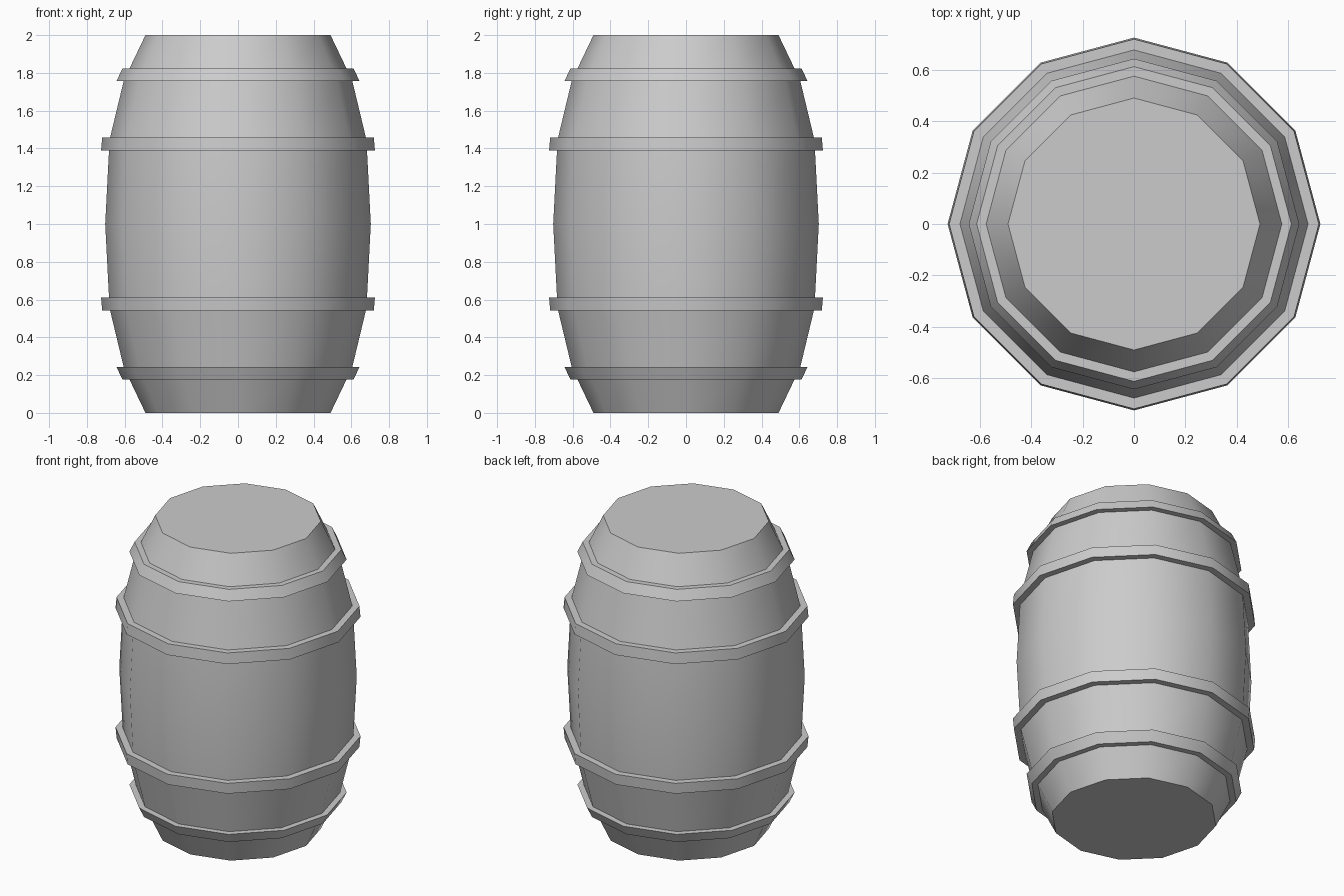
import bpy
import bmesh
from math import cos, sin, tau

SIDES = 12

cube = bpy.data.objects.get("Cube")
if cube:
    bpy.data.objects.remove(cube, do_unlink=True)

grey = bpy.data.materials.new("plain_grey")
grey.use_nodes = True
GREY = (0.6, 0.6, 0.6, 1)
grey.diffuse_color = GREY
grey.node_tree.nodes["Principled BSDF"].inputs["Base Color"].default_value = GREY


def lathe(name, profile, capped=False):
    """Revolve (radius, height) points, listed from bottom to top."""
    bm = bmesh.new()
    rings = [[bm.verts.new((r * cos(tau * i / SIDES), r * sin(tau * i / SIDES), z))
              for i in range(SIDES)] for r, z in profile]
    for low, high in zip(rings, rings[1:]):
        for i in range(SIDES):
            j = (i + 1) % SIDES
            bm.faces.new((low[i], low[j], high[j], high[i])).smooth = True
    if capped:
        bm.faces.new(rings[0][::-1])
        bm.faces.new(rings[-1])
    # Rings are crisp except at the belly; the rest is smooth around
    for e in bm.edges:
        a, b = (v.co.z for v in e.verts)
        e.smooth = abs(a - b) > 0.001 or abs(a - 1) < 0.001
    mesh = bpy.data.meshes.new(name)
    bm.to_mesh(mesh)
    bm.free()
    mesh.materials.append(grey)
    obj = bpy.data.objects.new(name, mesh)
    bpy.context.collection.objects.link(obj)
    return obj


def flip(profile):
    """Mirror a profile about mid height, keeping bottom-to-top order."""
    return [(r, 2 - z) for r, z in reversed(profile)]


# Barrel body: lower half, belly, mirrored upper half
lower = [(0.49, 0), (0.575, 0.178), (0.605, 0.242), (0.677, 0.542), (0.683, 0.612)]
lathe("barrel_body", lower + [(0.703, 1)] + flip(lower), capped=True)

# Hoops: underside, outer band, top side, meeting the body
end_hoop = [lower[1], (0.612, 0.178), (0.643, 0.242), lower[2]]
belly_hoop = [lower[3], (0.719, 0.542), (0.725, 0.612), lower[4]]
for kind, hoop in (("end", end_hoop), ("belly", belly_hoop)):
    lathe("lower_" + kind + "_hoop", hoop)
    lathe("upper_" + kind + "_hoop", flip(hoop))
